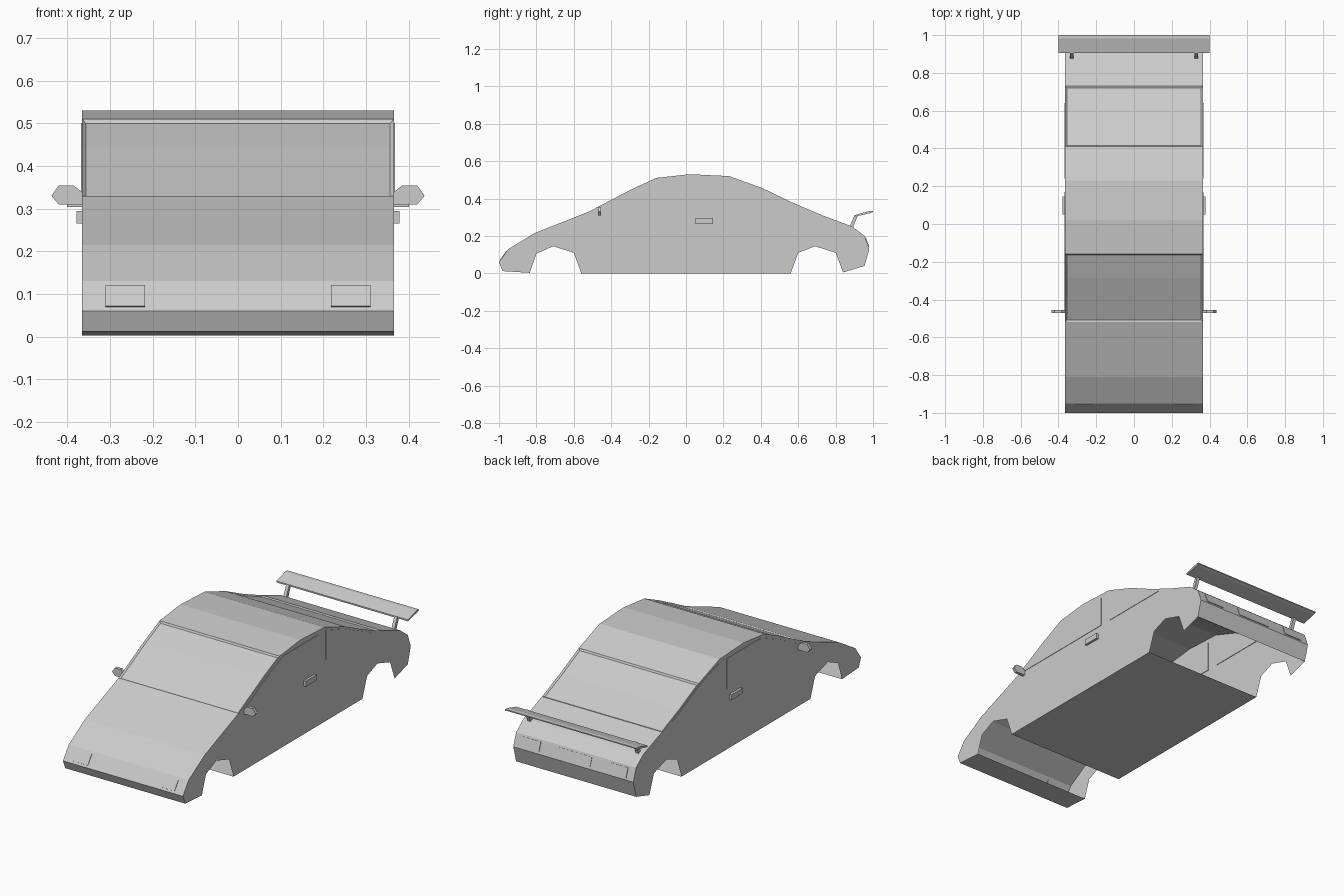
import bpy, bmesh, math
from mathutils import Matrix

cube = bpy.data.objects.get("Cube")
if cube:
    bpy.data.objects.remove(cube, do_unlink=True)

# One plain paint for every part
paint = bpy.data.materials.new("plain_grey")
paint.use_nodes = True
GREY = (0.6, 0.6, 0.6, 1)
paint.diffuse_color = GREY
paint.node_tree.nodes["Principled BSDF"].inputs["Base Color"].default_value = GREY

HALF = 0.365


def finish(bm, name):
    bmesh.ops.recalc_face_normals(bm, faces=bm.faces[:])
    mesh = bpy.data.meshes.new(name)
    bm.to_mesh(mesh)
    bm.free()
    mesh.materials.append(paint)
    obj = bpy.data.objects.new(name, mesh)
    bpy.context.collection.objects.link(obj)
    return obj


def prism(name, outline, a, b, axis="x"):
    """Extrude a 2D outline from a to b along the x axis (y,z) or y axis (x,z)."""
    bm = bmesh.new()
    place = (lambda p, d: (d, p[0], p[1])) if axis == "x" else (lambda p, d: (p[0], d, p[1]))
    one, two = ([bm.verts.new(place(p, d)) for p in outline] for d in (a, b))
    bm.faces.new(one)
    bm.faces.new(two)
    for i in range(len(one)):
        j = (i + 1) % len(one)
        bm.faces.new((one[i], one[j], two[j], two[i]))
    return finish(bm, name)


def plate(name, x0, x1, start, end, thick=0.006):
    """Thin plate lying on the body slope between two (y,z) points."""
    dy, dz = end[0] - start[0], end[1] - start[1]
    length = math.hypot(dy, dz)
    bm = bmesh.new()
    bmesh.ops.create_cube(bm, size=1)
    bm.transform(Matrix.Translation(((x0 + x1) / 2, (start[0] + end[0]) / 2, (start[1] + end[1]) / 2))
                 @ Matrix.Rotation(math.atan2(dz, dy), 4, "X")
                 @ Matrix.Diagonal((abs(x1 - x0), length, thick, 1)))
    return finish(bm, name)


# Body shell: upper outline nose to tail, then wheel arches back to the nose
top = [(-1, .06), (-.95, .13), (-.81, .215), (-.52, .33), (-.29, .45), (-.16, .51),
       (.02, .53), (.23, .52), (.41, .455), (.57, .378), (.73, .31), (.89, .25),
       (.955, .2), (.98, .13), (.955, .04)]
rear_arch = [(.84, .005), (.80, .11), (.69, .145), (.60, .11), (.56, 0)]
front_arch = [(-.56, 0), (-.60, .11), (-.71, .145), (-.80, .105), (-.835, .003), (-.98, .012)]
outline = top + rear_arch + front_arch

bm = bmesh.new()
right, left = ([bm.verts.new((s * HALF, y, z)) for y, z in outline] for s in (-1, 1))
bm.faces.new(right)
bm.faces.new(left)
floor_at = len(top) + len(rear_arch) - 1
closed = list(range(len(top) - 1)) + [floor_at, len(outline) - 2, len(outline) - 1]
skin = {}
for i in closed:
    j = (i + 1) % len(outline)
    skin[i] = bm.faces.new((right[i], right[j], left[j], left[i]))
bmesh.ops.recalc_face_normals(bm, faces=bm.faces[:])
for f in bm.faces:
    if f in (skin[3], skin[6]) and f.normal.z < 0:
        bmesh.ops.reverse_faces(bm, faces=bm.faces[:])
        break
# Windscreen and rear window sunk into the shell
for panes in ((3, 4), (8, 9)):
    bmesh.ops.inset_region(bm, faces=[skin[i] for i in panes], thickness=0.009,
                           depth=-0.007, use_even_offset=True)
mesh = bpy.data.meshes.new("body_shell")
bm.to_mesh(mesh)
bm.free()
mesh.materials.append(paint)
bpy.context.collection.objects.link(bpy.data.objects.new("body_shell", mesh))

# Parts repeated on both sides
front_glass = [(-.47, .335), (.17, .335), (.17, .5), (-.13, .5), (-.27, .44)]
rear_glass = [(.24, .335), (.64, .335), (.39, .45), (.24, .5)]
mirror_shape = [(.36, .31), (.42, .31), (.437, .33), (.42, .354), (.385, .354), (.36, .335)]
for s, side in ((-1, "right"), (1, "left")):
    prism(f"front_side_window_{side}", front_glass, s * .362, s * .3675)
    prism(f"rear_side_window_{side}", rear_glass, s * .362, s * .3675)
    prism(f"door_handle_{side}", [(.05, .265), (.145, .265), (.145, .295), (.05, .295)],
          s * .36, s * .378)
    prism(f"mirror_{side}", [(s * x, z) for x, z in mirror_shape], -.47, -.454, "y")
    plate(f"headlight_{side}", s * .218, s * .31, (-.993, .07), (-.958, .119))
    plate(f"tail_light_{side}", s * .21, s * .32, (.959, .19), (.977, .14))
    prism(f"spoiler_strut_{side}", [(.875, .25), (.893, .245), (.92, .313), (.902, .313)],
          s * .32, s * .338)

plate("number_plate", -.1, .1, (.959, .19), (.977, .14), 0.004)

# Rear wing blade
prism("spoiler_blade", [(.905, .304), (.985, .322), (1, .328), (1, .334), (.982, .334), (.905, .312)],
      -.4, .4)
